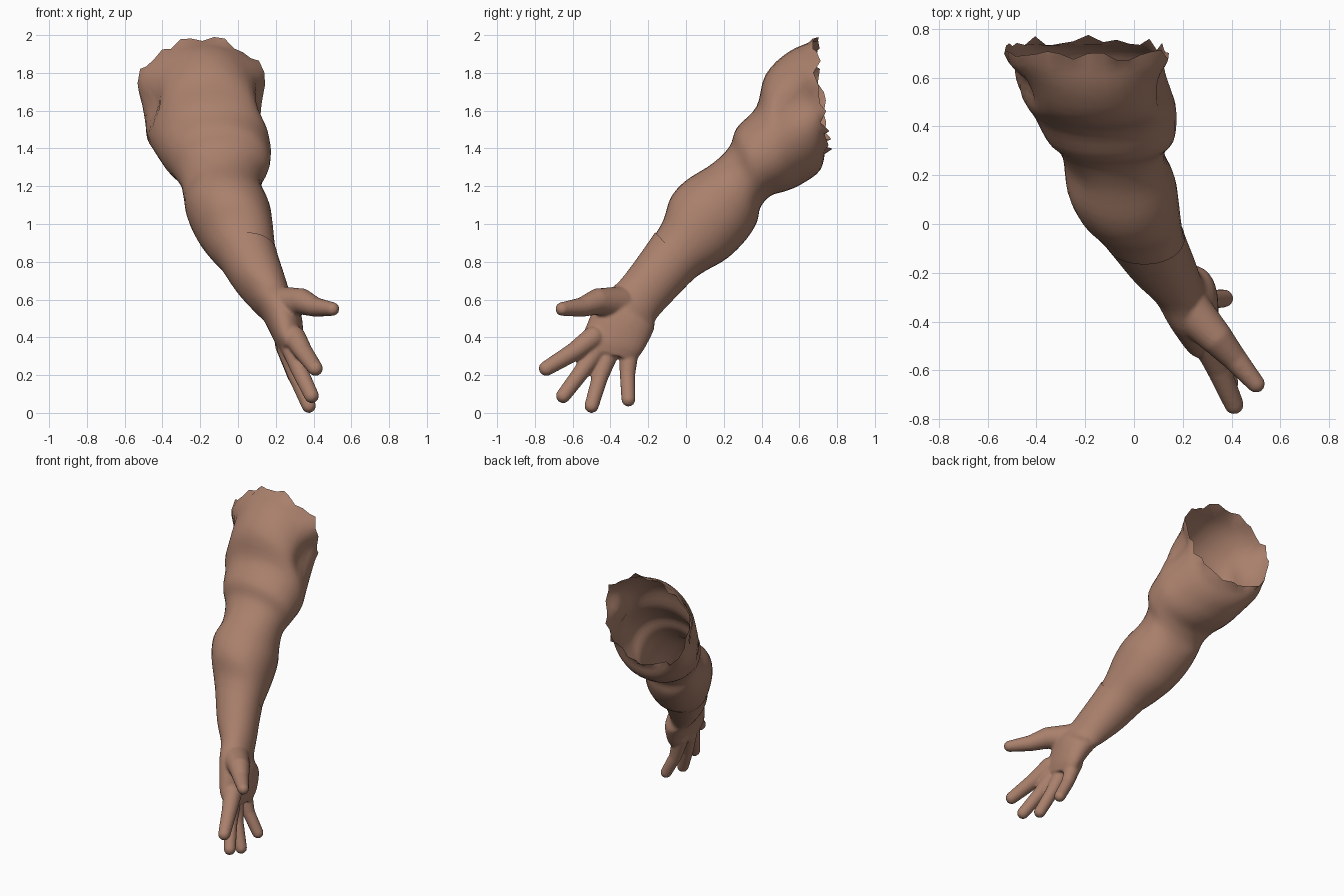
import bpy, bmesh, math, random
from mathutils import Vector, Matrix

if "Cube" in bpy.data.objects:
    bpy.data.objects.remove(bpy.data.objects["Cube"])
random.seed(4)
SEGMENTS = 36

skin = bpy.data.materials.new("warm_skin")
skin.use_nodes = True
skin.diffuse_color = (0.40, 0.215, 0.15, 1)
skin.node_tree.nodes["Principled BSDF"].inputs["Base Color"].default_value = skin.diffuse_color

# Cross-sections: upper edge (y, z), lower edge (y, z), left and right x, twist in x
UPPER_ARM = [
    (.675, 1.97, .74, 1.40, -.51, .135, 0),
    (.55, 1.905, .71, 1.285, -.47, .13, 0),
    (.43, 1.78, .61, 1.21, -.45, .15, 0),
    (.375, 1.62, .53, 1.175, -.41, .165, 0),
    (.27, 1.51, .45, 1.15, -.36, .165, 0),
    (.23, 1.41, .395, 1.09, -.31, .13, 0),
    (.14, 1.32, .375, 1.01, -.29, .13, 0),
    (0, 1.23, .32, .92, -.275, .17, 0),
    (-.08, 1.14, .22, .82, -.23, .185, 0),
    (-.12, 1.02, .10, .75, -.165, .195, 0),
    (-.175, .925, .04, .71, -.11, .205, 0),
]
FOREARM = [
    (-.09, 1.09, .16, .79, -.21, .19, 0),
    (-.127, 1.015, .095, .75, -.16, .20, 0),
    (-.18, .932, .04, .708, -.11, .212, 0),
    (-.28, .79, -.08, .585, -.02, .255, 0),
    (-.36, .69, -.16, .495, .07, .285, 0),
    (-.46, .60, -.17, .44, .125, .335, -.01),
    (-.54, .43, -.22, .34, .19, .345, -.01),
    (-.55, .36, -.27, .27, .225, .335, 0),
]
# Fingers and palm heel: points from base to tip, with a radius each
FINGERS = {
    "thumb": [(.235, -.36, .58, .09), (.335, -.465, .59, .07), (.41, -.55, .56, .052), (.50, -.655, .55, .037)],
    "index": [(.30, -.49, .40, .06), (.345, -.59, .325, .05), (.41, -.74, .235, .040)],
    "middle": [(.28, -.46, .35, .055), (.33, -.555, .215, .044), (.39, -.65, .09, .039)],
    "ring": [(.26, -.40, .34, .055), (.31, -.455, .19, .043), (.375, -.50, .037, .038)],
    "little": [(.25, -.30, .36, .055), (.30, -.31, .20, .041), (.37, -.305, .070, .037)],
    "palm_heel": [(.235, -.22, .47, .05), (.27, -.27, .36, .05)],
}
# Muscle relief: centre, reach, height (negative is a crease)
RELIEF = [
    ((.12, .54, 1.61), .08, -.04), ((.12, .63, 1.66), .07, -.03),
    ((.17, .54, 1.36), .13, .015), ((.13, .67, 1.80), .09, .03),
    ((-.45, .55, 1.63), .08, -.035), ((-.45, .64, 1.47), .11, .035), ((-.50, .69, 1.77), .10, .035),
    ((-.15, .50, 1.80), .16, .015), ((-.24, .18, 1.25), .08, -.015),
]


def smooth_rows(rows, steps):
    """Catmull-Rom interpolation between cross-sections."""
    rows = [Vector(r) for r in rows]
    out = []
    for i in range(len(rows) - 1):
        b, c = rows[i], rows[i + 1]
        a = rows[i - 1] if i else b * 2 - c
        d = rows[i + 2] if i + 2 < len(rows) else c * 2 - b
        for s in range(steps):
            t = s / steps
            out.append(b + (c - a) * (t / 2) + (a * 2 - b * 5 + c * 4 - d) * (t * t / 2)
                       + (b * 3 - a - c * 3 + d) * (t ** 3 / 2))
    return out + [rows[-1]]


def loft(bm, rows, fullness, caps):
    rings = []
    for uy, uz, ly, lz, x0, x1, twist in rows:
        ring = []
        for k in range(SEGMENTS):
            a = math.tau * k / SEGMENTS
            c, s = math.cos(a), math.sin(a)
            c = math.copysign(abs(c) ** fullness, c)
            s = math.copysign(abs(s) ** fullness, s)
            ring.append(bm.verts.new(((x0 + x1 + (x1 - x0) * c) / 2 + twist * s,
                                      (uy + ly + (uy - ly) * s) / 2,
                                      (uz + lz + (uz - lz) * s) / 2)))
        rings.append(ring)
    for p, q in zip(rings, rings[1:]):
        for k in range(SEGMENTS):
            n = (k + 1) % SEGMENTS
            bm.faces.new((p[k], p[n], q[n], q[k]))
    if caps:
        bm.faces.new(rings[0][::-1])
        bm.faces.new(rings[-1])
    return rings


def tube(bm, points):
    """Tapered segments with round joints."""
    for x, y, z, r in points:
        bmesh.ops.create_icosphere(bm, subdivisions=3, radius=r, matrix=Matrix.Translation((x, y, z)))
    for p, q in zip(points, points[1:]):
        a, b = Vector(p[:3]), Vector(q[:3])
        turn = (b - a).to_track_quat("Z", "Y").to_matrix().to_4x4()
        bmesh.ops.create_cone(bm, cap_ends=True, segments=20, radius1=p[3], radius2=q[3],
                              depth=(b - a).length, matrix=Matrix.Translation((a + b) / 2) @ turn)


def finish(bm, name):
    mesh = bpy.data.meshes.new(name)
    bm.to_mesh(mesh)
    bm.free()
    mesh.materials.append(skin)
    mesh.shade_smooth()
    obj = bpy.data.objects.new(name, mesh)
    bpy.context.collection.objects.link(obj)
    return obj


def bulge(bm, centre, reach, height):
    """Swell or crease the surface around a point."""
    bm.normal_update()
    centre = Vector(centre)
    moves = [(v, v.normal * height * math.exp(-((v.co - centre).length / reach) ** 2)) for v in bm.verts]
    for v, move in moves:
        v.co += move


# Upper arm: open sleeve of muscle with a ragged shoulder rim
bm = bmesh.new()
rings = loft(bm, smooth_rows(UPPER_ARM, 4), .95, False)
for spot in RELIEF:
    bulge(bm, *spot)
for v in rings[0]:
    v.co.y += random.uniform(-.015, .035)
    v.co.z += random.uniform(-.01, .03)
finish(bm, "upper_arm")

# Forearm and hand: one fused skin
bm = bmesh.new()
loft(bm, smooth_rows(FOREARM, 4), .95, True)
for points in FINGERS.values():
    tube(bm, points)
hand = finish(bm, "forearm_and_hand")
fuse = hand.modifiers.new("fuse", "REMESH")
fuse.mode = "VOXEL"
fuse.voxel_size = .009
soften = hand.modifiers.new("soften", "SMOOTH")
soften.factor = .5
soften.iterations = 5

# Open the forearm just inside the end of the upper arm
fused = bpy.data.meshes.new_from_object(hand.evaluated_get(bpy.context.evaluated_depsgraph_get()))
hand.modifiers.clear()
bm = bmesh.new()
bm.from_mesh(fused)
upper, lower = Vector((0, -.165, .957)), Vector((0, .058, .727))
along = Vector((1, 0, 0)).cross(lower - upper)
bmesh.ops.bisect_plane(bm, geom=bm.verts[:] + bm.edges[:] + bm.faces[:], plane_co=upper,
                       plane_no=along, clear_outer=True)
bm.to_mesh(hand.data)
bm.free()
bpy.data.meshes.remove(fused)
hand.data.shade_smooth()
